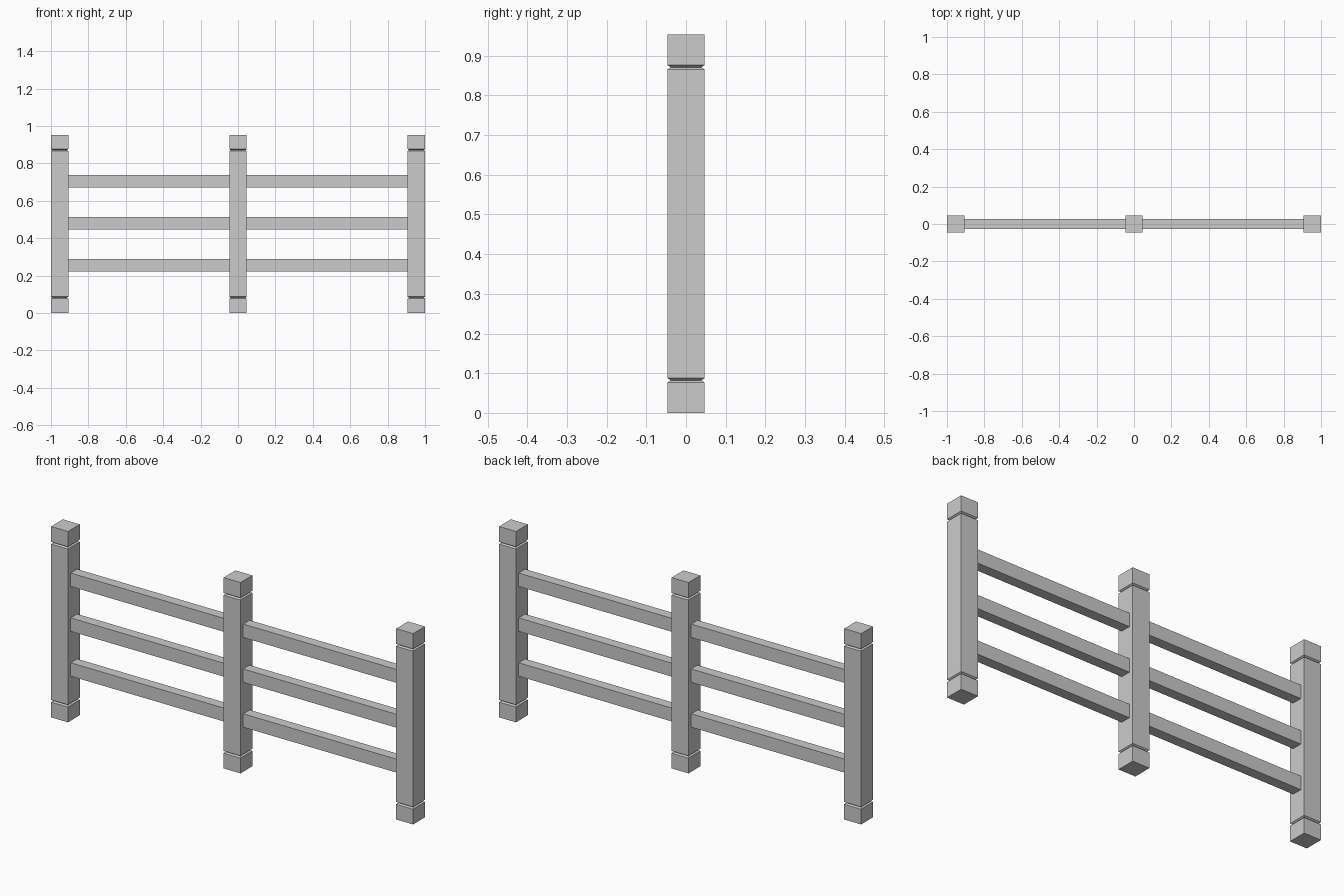
import bpy, bmesh

if "Cube" in bpy.data.objects:
    bpy.data.objects.remove(bpy.data.objects["Cube"])

HALF = 0.0467      # half width of a post
HEIGHT = 0.953
POST_X = 1 - HALF  # centre of the end posts


def make_object(name, bm):
    bmesh.ops.recalc_face_normals(bm, faces=bm.faces)
    mesh = bpy.data.meshes.new(name)
    bm.to_mesh(mesh)
    bm.free()
    obj = bpy.data.objects.new(name, mesh)
    bpy.context.collection.objects.link(obj)
    return obj


def post(name, x):
    # square sections stacked upward, narrowing at the two V grooves
    notch = HALF - 0.008
    lower = [(0, HALF), (0.0765, HALF), (0.082, notch), (0.0875, HALF)]
    sections = lower + [(HEIGHT - z, h) for z, h in reversed(lower)]
    bm = bmesh.new()
    rings = [[bm.verts.new((x + sx * h, sy * h, z))
              for sx, sy in ((-1, -1), (1, -1), (1, 1), (-1, 1))]
             for z, h in sections]
    for a, b in zip(rings, rings[1:]):
        for i in range(4):
            j = (i + 1) % 4
            bm.faces.new((a[i], a[j], b[j], b[i]))
    bm.faces.new(rings[0])
    bm.faces.new(rings[-1])
    return make_object(name, bm)


def rail(name, x0, x1, z):
    bm = bmesh.new()
    bmesh.ops.create_cube(bm, size=1)
    bmesh.ops.scale(bm, vec=(x1 - x0, 0.051, 0.067), verts=bm.verts)
    bmesh.ops.translate(bm, vec=((x0 + x1) / 2, 0, z), verts=bm.verts)
    return make_object(name, bm)


# three grooved posts
for name, x in (("left_post", -POST_X), ("middle_post", 0), ("right_post", POST_X)):
    post(name, x)

# three levels of rails on each side, ends just seated in the posts
inner, outer = HALF - 0.002, POST_X - HALF + 0.002
for level, z in (("lower", 0.256), ("middle", 0.480), ("upper", 0.704)):
    rail(f"{level}_left_rail", -outer, -inner, z)
    rail(f"{level}_right_rail", inner, outer, z)
